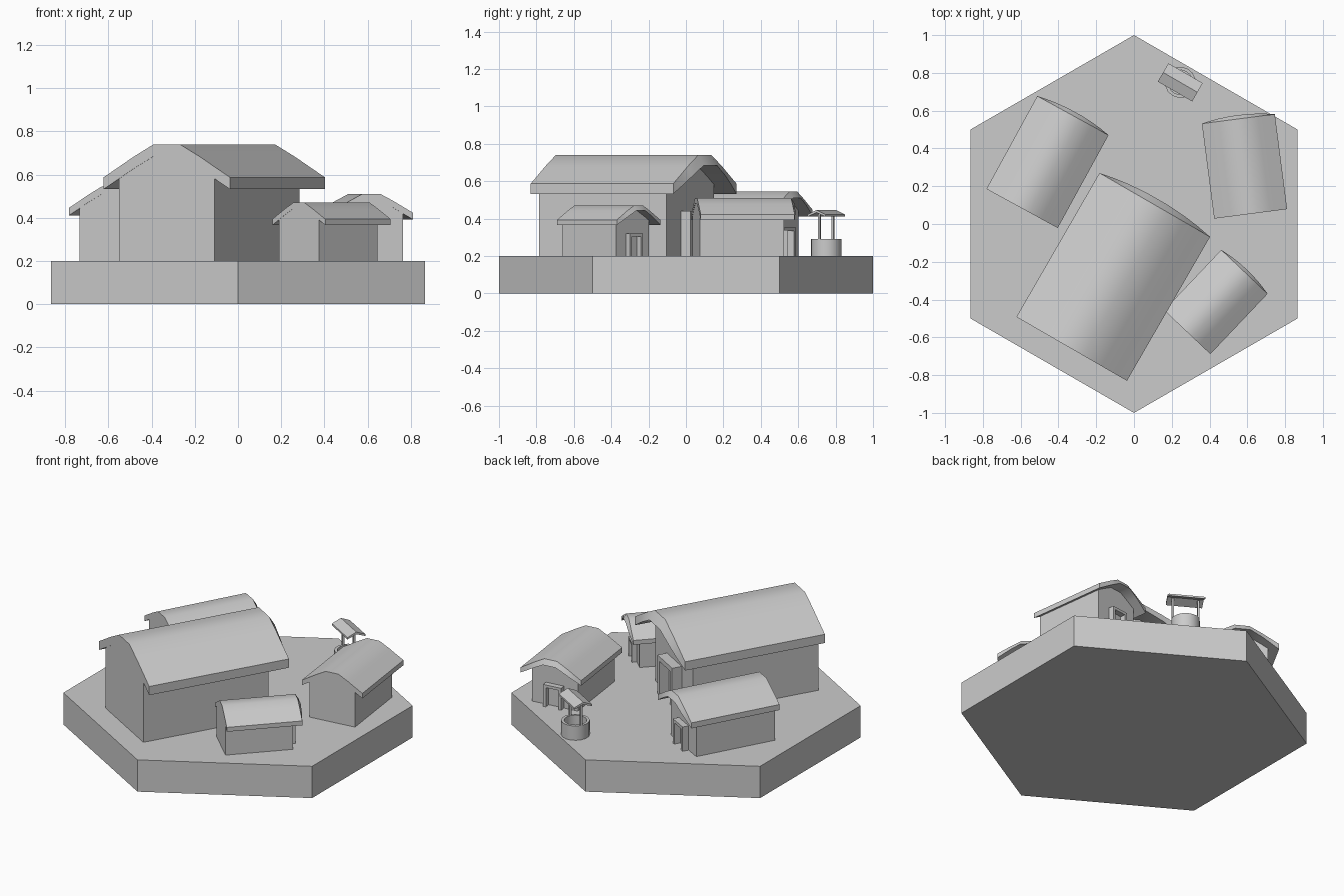
import bpy, bmesh, math
from mathutils import Matrix

if "Cube" in bpy.data.objects:
    bpy.data.objects.remove(bpy.data.objects["Cube"])

BASE = 0.2  # top of the ground slab


def mesh_object(name, bm, matrix=None):
    if matrix is not None:
        bm.transform(matrix)
    bmesh.ops.recalc_face_normals(bm, faces=bm.faces)
    me = bpy.data.meshes.new(name)
    bm.to_mesh(me)
    bm.free()
    ob = bpy.data.objects.new(name, me)
    bpy.context.collection.objects.link(ob)
    return ob


def loft(name, loops, matrix=None, closed=False):
    """Bridge equal-length loops; cap both ends unless the loft closes on itself."""
    bm = bmesh.new()
    rings = [[bm.verts.new(p) for p in loop] for loop in loops]
    n = len(rings[0])
    pairs = list(zip(rings, rings[1:])) + ([(rings[-1], rings[0])] if closed else [])
    for a, b in pairs:
        for i in range(n):
            j = (i + 1) % n
            bm.faces.new((a[i], a[j], b[j], b[i]))
    if not closed:
        bm.faces.new(rings[0])
        bm.faces.new(rings[-1])
    return mesh_object(name, bm, matrix)


def circle(r, z, n):
    return [(r * math.cos(2 * math.pi * i / n), r * math.sin(2 * math.pi * i / n), z)
            for i in range(n)]


def smooth(ob):
    bpy.ops.object.select_all(action='DESELECT')
    ob.select_set(True)
    bpy.context.view_layer.objects.active = ob
    bpy.ops.object.shade_smooth_by_angle(angle=math.radians(35))


def strips(name, y0, y1, rows, matrix):
    """Roof shell: each quad strip is closed so the profile may be concave."""
    bm = bmesh.new()
    cols = []
    for x, top, bot, lip in rows:
        cols.append([bm.verts.new(p) for p in
                     ((x, y0, top), (x, y1, top), (x, y1 + lip, bot), (x, y0, bot))])
    for a, b in zip(cols, cols[1:]):
        for i in range(4):
            j = (i + 1) % 4
            bm.faces.new((a[i], a[j], b[j], b[i]))
    bm.faces.new(cols[0])
    bm.faces.new(cols[-1])
    return mesh_object(name, bm, matrix)


# Roof cross-section: half profile (x, height), mirrored
HALF = [(0.338, 0.387), (0.255, 0.436), (0.18, 0.481), (0.07, 0.54)]
PROFILE = [(-x, z) for x, z in HALF] + [(x, z) for x, z in reversed(HALF)]


def house(name, x, y, angle, s):
    m = (Matrix.Translation((x, y, BASE)) @
         Matrix.Rotation(math.radians(angle - 90), 4, 'Z') @ Matrix.Scale(s, 4))
    # walls with a gable following the roof underside
    gable = [(-0.255, 0)] + [(px, pz - 0.04) for px, pz in PROFILE[1:-1]] + [(0.255, 0)]
    loft(name + "_walls", [[(px, py, pz) for px, pz in gable] for py in (-0.438, 0.35)], m)
    # curved roof with a lip leaning forward over the entrance
    rows = [(px, pz, pz - 0.055, 0.036 * (1 - (px / 0.338) ** 2)) for px, pz in PROFILE]
    smooth(strips(name + "_roof", -0.44, 0.44, rows, m))
    # door frame, an upside-down U
    u = [(-0.1, 0), (-0.1, 0.24), (0.1, 0.24), (0.1, 0), (0.07, 0), (0.07, 0.21),
         (-0.07, 0.21), (-0.07, 0)]
    loft(name + "_door_frame", [[(px, py, pz) for px, pz in u] for py in (0.34, 0.41)], m)


# hexagonal ground slab
loft("ground_slab", [circle(1, 0, 6), circle(1, BASE, 6)],
     Matrix.Rotation(math.radians(30), 4, 'Z'))

# four houses from the same design
house("great_hall", -0.11, -0.28, 60, 1.0)
house("left_house", -0.458, 0.328, 61.3, 0.637)
house("right_house", 0.585, 0.305, 97.4, 0.576)
house("small_house", 0.433, -0.413, 46.5, 0.5)

# well: hollow ring, water, two posts and a little gabled roof
W = Matrix.Translation((0.245, 0.75, BASE)) @ Matrix.Rotation(math.radians(-30), 4, 'Z')
smooth(loft("well_ring", [circle(0.082, 0, 16), circle(0.082, 0.09, 16),
                          circle(0.065, 0.09, 16), circle(0.065, 0, 16)], W, closed=True))
for side in (-1, 1):
    bm = bmesh.new()
    bmesh.ops.create_cube(bm, size=1, matrix=Matrix.Translation((side * 0.074, 0, 0.112)) @
                          Matrix.Diagonal((0.012, 0.012, 0.224, 1)))
    mesh_object("well_post", bm, W)
R = W @ Matrix.Rotation(math.radians(90), 4, 'Z')
strips("well_roof", -0.105, 0.105,
       [(-0.056, 0.222, 0.21, 0), (0, 0.246, 0.232, 0), (0.056, 0.222, 0.21, 0)], R)
